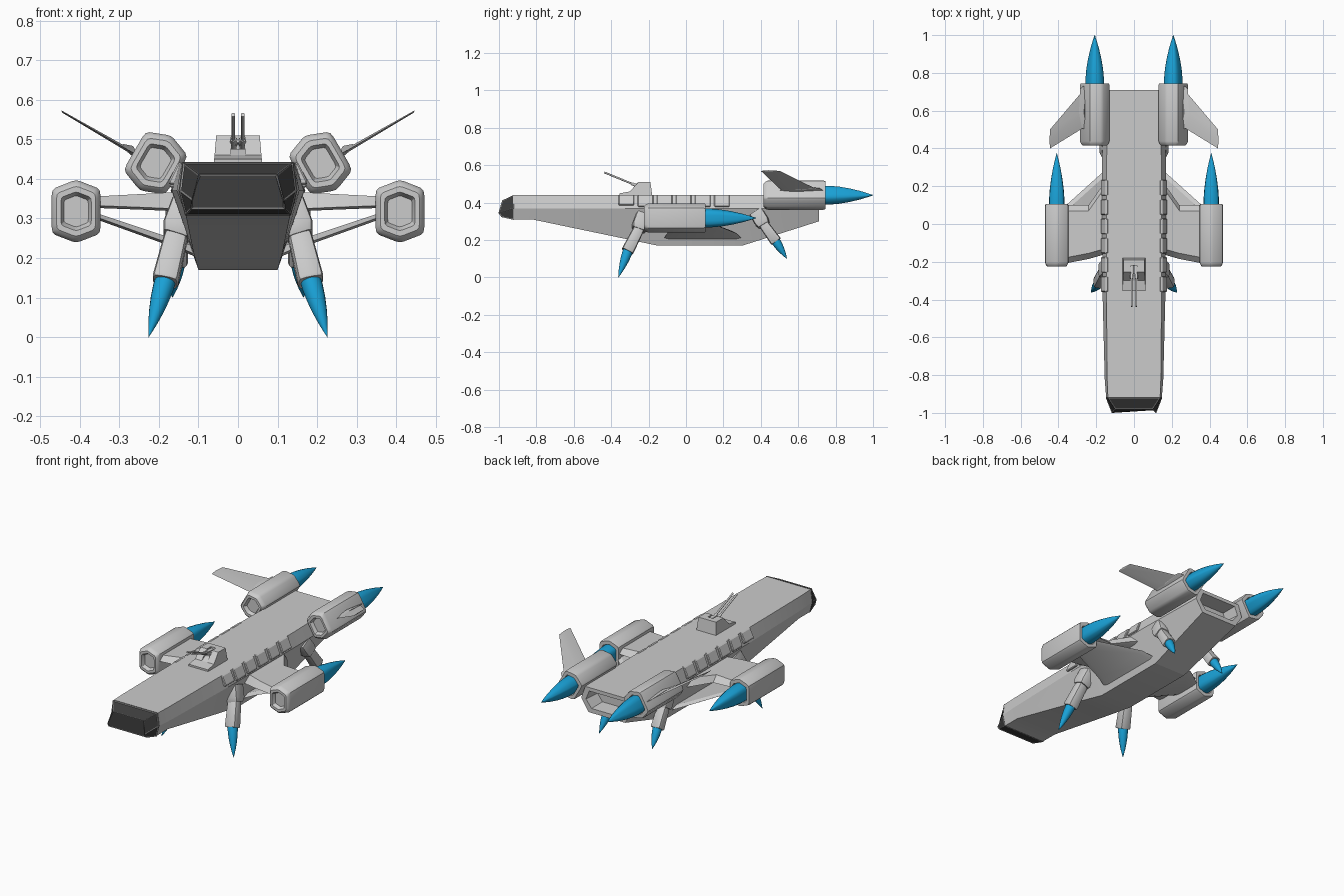
import bpy, bmesh, math
from mathutils import Vector as V

if "Cube" in bpy.data.objects:
    bpy.data.objects.remove(bpy.data.objects["Cube"])


def material(name, col):
    m = bpy.data.materials.new(name)
    m.diffuse_color = (*col, 1)
    m.use_nodes = True
    m.node_tree.nodes["Principled BSDF"].inputs["Base Color"].default_value = m.diffuse_color
    return m


BLUE = material("flame_blue", (0.01, 0.36, 0.68))
DARK = material("glass_dark", (0.045, 0.045, 0.045))
FRAME = material("frame_grey", (0.2, 0.2, 0.2))


def loft(name, rings, mat=None, smooth=30):
    """Skin a list of equal-length point rings and cap both ends."""
    bm = bmesh.new()
    rows = [[bm.verts.new(p) for p in r] for r in rings]
    n = len(rows[0])
    for a, b in zip(rows, rows[1:]):
        for i in range(n):
            j = (i + 1) % n
            bm.faces.new((a[i], a[j], b[j], b[i]))
    bm.faces.new(rows[0][::-1])
    bm.faces.new(rows[-1])
    bmesh.ops.recalc_face_normals(bm, faces=bm.faces)
    me = bpy.data.meshes.new(name)
    bm.to_mesh(me)
    bm.free()
    ob = bpy.data.objects.new(name, me)
    bpy.context.collection.objects.link(ob)
    if mat:
        me.materials.append(mat)
    if smooth:
        bpy.context.view_layer.objects.active = ob
        bpy.ops.object.select_all(action='DESELECT')
        ob.select_set(True)
        bpy.ops.object.shade_smooth_by_angle(angle=math.radians(smooth))
    return ob


def bevel(ob, w, seg=1):
    b = ob.modifiers.new("bevel", 'BEVEL')
    b.width, b.segments = w, seg
    return ob


def rounded(pts, f=0.3):
    """Round each corner of a polygon with a short three-point arc."""
    out, n = [], len(pts)
    for i in range(n):
        p, a, b = (V(pts[k % n]) for k in (i, i - 1, i + 1))
        s, e = p.lerp(a, f), p.lerp(b, f)
        out += [s, s * .25 + p * .5 + e * .25, e]
    return out


HEX = [(0, .08), (-.062, .056), (-.062, -.056), (0, -.08), (.062, -.056), (.062, .056)]
POD = rounded(HEX, 0.16)
ROUND = [(math.cos(k * math.pi / 8), math.sin(k * math.pi / 8)) for k in range(16)]


def pod(name, start, end, profile, stations, roll=0, mat=None, smooth=30):
    """Sweep a profile from start to end; stations are (fraction, scale)."""
    a, b = V(start), V(end)
    y = (b - a).normalized()
    x = V((1, 0, 0))
    x = (x - y * x.dot(y)).normalized()
    z = x.cross(y)
    c, s = math.cos(roll), math.sin(roll)
    rings = [[a.lerp(b, t) + x * (k * (u * c - v * s)) + z * (k * (u * s + v * c))
              for u, v in profile] for t, k in stations]
    return loft(name, rings, mat, smooth)


# flame outline: blunt base, ogive tip
OGIVE = [(0, 1), (.15, 1), (.35, .9), (.55, .71), (.75, .45), (.9, .2), (1, .02)]


def section(y, wt, wm, wb, zb, zt=.44, zm=.37):
    return [(-wt, y, zt), (wt, y, zt), (wm, y, zm), (wb, y, zb), (-wb, y, zb), (-wm, y, zm)]


# fuselage with a recessed rear exhaust
body = [section(-.925, .138, .147, .132, .31), section(-.82, .142, .155, .132, .31),
        section(-.35, .146, .167, .112, .212), section(-.15, .146, .168, .1, .17),
        section(.3, .146, .17, .1, .17), section(.71, .135, .16, .115, .30),
        section(.71, .11, .13, .095, .325, .42), section(.62, .105, .12, .09, .33, .415)]
loft("fuselage", body, smooth=15)

# cockpit glass and its frame
back = section(-.92, .138, .147, .132, .31)
front = [(-.098, -.98, .41), (.098, -.98, .41), (.115, -1, .345),
         (.118, -.985, .325), (-.118, -.985, .325), (-.115, -1, .345)]
loft("cockpit_glass", [back, front], DARK, 0)
frame = loft("cockpit_frame", [back, front], FRAME, 0)
w = frame.modifiers.new("frame", 'WIREFRAME')
w.thickness = .007

# gun turret: two cheeks around a slot, low middle block, twin barrels
def side_block(name, profile, x0, x1, taper=0.0):
    return loft(name, [[(x * (1 - taper * (z - .44) / .07), y, z) for y, z in profile]
                       for x in (x0, x1)], smooth=0)


cheek = [(-.355, .435), (-.355, .45), (-.30, .46), (-.255, .51), (-.19, .51), (-.18, .435)]
low = [(-.355, .435), (-.355, .45), (-.30, .46), (-.27, .475), (-.22, .475), (-.22, .51),
       (-.19, .51), (-.18, .435)]
side_block("turret_mid", low, -.02, .02)
for s, tag in ((1, "right"), (-1, "left")):
    side_block("turret_cheek_" + tag, cheek, s * .018, s * .061, .1)
    pod("gun_barrel_" + tag, (s * .012, -.225, .475), (s * .012, -.437, .562), ROUND,
        [(0, .008), (.3, .008), (.3, .005), (1, .005)])
    pod("gun_breech_" + tag, (s * .011, -.21, .49), (s * .011, -.265, .495), ROUND,
        [(0, .011), (1, .011)])

for s, tag in ((1, "right"), (-1, "left")):
    # armour panels along the upper edge of the hull
    for k in range(6):
        y = -.36 + k * .102
        zl = .378 if k else .385
        sec = [(.135, .441), (.152, .441), (.174, zl + .012), (.174, zl), (.15, zl)]
        bevel(loft(f"hull_panel_{tag}_{k}", [[(s * u, yy, v) for u, v in sec]
                                             for yy in (y, y + .083)], smooth=0), .004)

    # engine pods and flames: upper pair is rolled 30 degrees
    for nm, x, y, z, r in (("upper", .208, .415, .44, 30), ("lower", .409, -.225, .318, 0)):
        roll = s * math.radians(r)
        pod(f"{nm}_engine_{tag}", (s * x, y, z), (s * x, y + .33, z), POD,
            [(.06, .5), (.03, .56), (0, .62), (0, .8), (.025, .92), (.07, 1), (.97, 1),
             (1, .96), (1, .7), (.96, .66)], roll)
        pod(f"{nm}_flame_{tag}", (s * x, y + .31, z), (s * x, y + (.585 if r else .6), z),
            rounded(HEX, .3), [(t, k * .66) for t, k in OGIVE], roll, BLUE, 40)

    # forward-swept tail fin
    up = V((s * .5, 0, .866))
    def fin(x, z, y0, y1, h):
        p = V((s * x, 0, z))
        ym = y0 + (y1 - y0) * .4
        return [p + V((0, y0, 0)), p + V((0, ym, 0)) + up * h,
                p + V((0, y1, 0)), p + V((0, ym, 0)) - up * h]
    loft("tail_fin_" + tag, [fin(.25, .457, .52, .73, .011), fin(.445, .57, .40, .50, .004)],
         smooth=20)
    # fin root fairing
    loft("fin_fairing_" + tag, [fin(.25, .457, .49, .745, .03), fin(.285, .478, .52, .715, .012)],
         smooth=20)

    # main wing plate carrying the lower engine
    def rib(x, y0, y1, zt, zb):
        return [(s * x, y0, zb + .006), (s * x, y0 + .03, zt), (s * x, y1 - .03, zt),
                (s * x, y1, zb + .006), (s * x, y1 - .03, zb), (s * x, y0 + .03, zb)]
    loft("wing_" + tag, [rib(.12, -.15, .24, .372, .315), rib(.17, -.165, .2, .366, .319),
                         rib(.24, -.185, .1, .362, .322), rib(.37, -.21, .1, .355, .327)], smooth=20)
    # lower wing brace
    loft("wing_brace_" + tag, [rib(.1, -.12, .3, .225, .2), rib(.17, -.1, .27, .251, .23),
                               rib(.37, -.06, .09, .318, .302)], smooth=20)

    # landing thrusters: mount, nozzle, flame
    for nm, m, a, b, c, r in (
            ("front", (.13, -.225, .335), (.153, -.248, .268), (.184, -.313, .14), (.226, -.362, 0), .034),
            ("rear", (.135, .375, .35), (.15, .41, .292), (.157, .482, .192), (.166, .54, .1), .031)):
        m, a, b, c = (V((s * p[0], p[1], p[2])) for p in (m, a, b, c))
        block = rounded([(-1.1, -1.2), (1.1, -1.2), (1.1, 1.2), (-1.1, 1.2)], .2)
        pod(f"{nm}_thruster_mount_{tag}", m, a + (a - m) * .2, block,
            [(0, r), (.75, r * 1.05), (1, r * .85)])
        oct_ = rounded([(-1, -1), (1, -1), (1, 1), (-1, 1)], .28)
        pod(f"{nm}_thruster_{tag}", a, b, oct_,
            [(0, r * .8), (.2, r * .88), (.96, r * .98), (1, r * .9)])
        pod(f"{nm}_thruster_flame_{tag}", b.lerp(a, .08), c, ROUND,
            [(t, k * r * .78) for t, k in OGIVE], 0, BLUE, 40)
